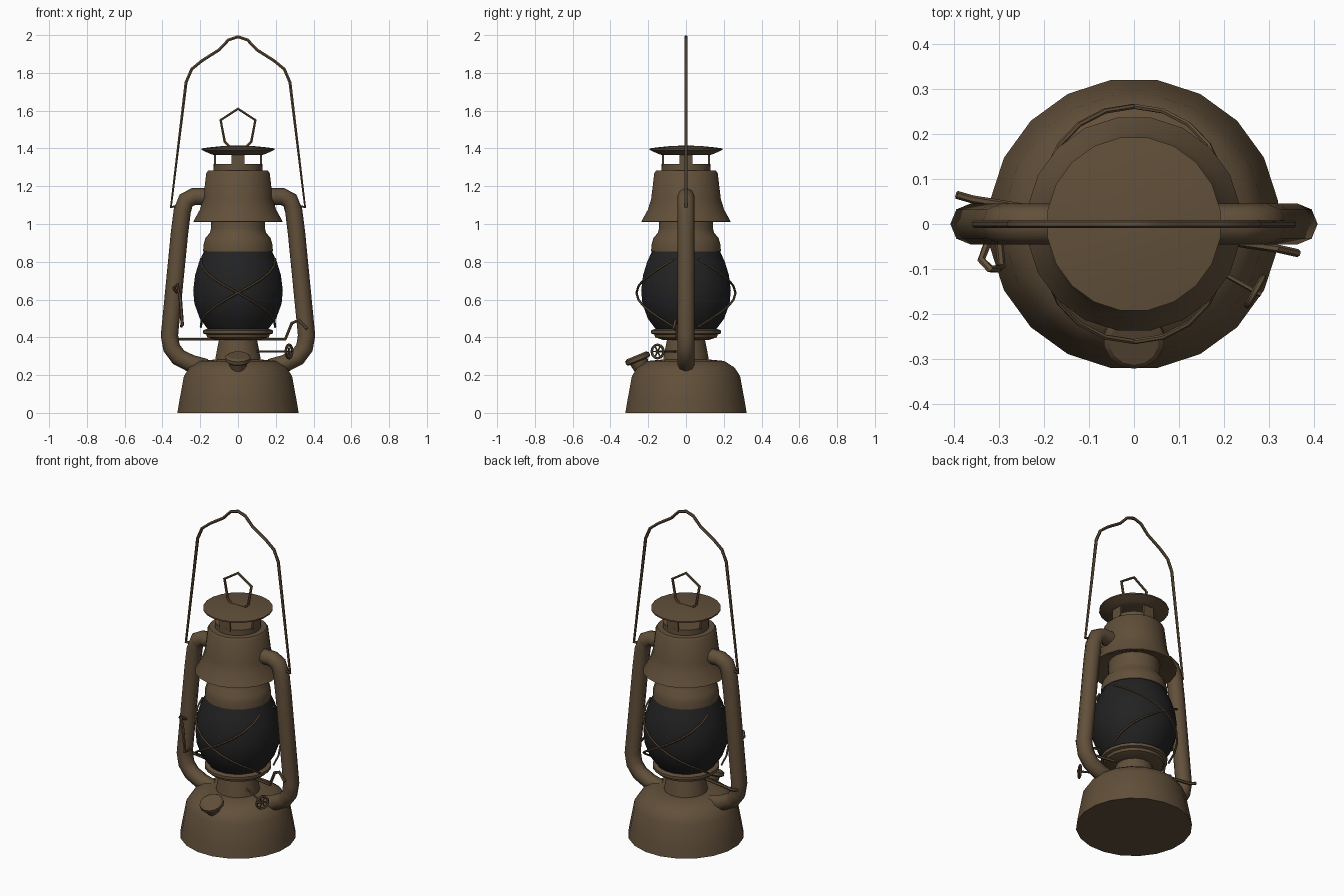
import bpy
import math
from mathutils import Vector

if "Cube" in bpy.data.objects:
    bpy.data.objects.remove(bpy.data.objects["Cube"], do_unlink=True)


def material(name, rgb):
    m = bpy.data.materials.new(name)
    m.use_nodes = True
    col = (*rgb, 1)
    m.diffuse_color = col
    m.node_tree.nodes["Principled BSDF"].inputs["Base Color"].default_value = col
    return m


BROWN = material("aged_brown_metal", (0.12, 0.079, 0.042))
BLACK = material("dark_glass", (0.016, 0.016, 0.017))


def finish(ob, mat, angle=35):
    ob.data.materials.clear()
    ob.data.materials.append(mat)
    bpy.ops.object.select_all(action='DESELECT')
    ob.select_set(True)
    bpy.context.view_layer.objects.active = ob
    bpy.ops.object.shade_smooth_by_angle(angle=math.radians(angle))
    return ob


def lathe(name, profile, mat=BROWN, n=20):
    """Revolve (radius, height) points around z; open ends are capped."""
    verts, faces = [], []
    for r, z in profile:
        for i in range(n):
            a = math.tau * (i + 0.5) / n
            verts.append((r * math.cos(a), r * math.sin(a), z))
    for k in range(len(profile) - 1):
        for i in range(n):
            j = (i + 1) % n
            faces.append((k * n + i, k * n + j, (k + 1) * n + j, (k + 1) * n + i))
    last = (len(profile) - 1) * n
    faces.append(tuple(reversed(range(n))))
    faces.append(tuple(range(last, last + n)))
    me = bpy.data.meshes.new(name)
    me.from_pydata(verts, [], faces)
    ob = bpy.data.objects.new(name, me)
    bpy.context.collection.objects.link(ob)
    return finish(ob, mat)


def tube(name, points, radius=0.008, closed=False, res=1):
    """Sweep a round section along a polyline."""
    cu = bpy.data.curves.new(name, 'CURVE')
    cu.dimensions = '3D'
    cu.bevel_depth = radius
    cu.bevel_resolution = res
    cu.use_fill_caps = True
    sp = cu.splines.new('POLY')
    sp.points.add(len(points) - 1)
    for p, co in zip(sp.points, points):
        p.co = (*co, 1)
    sp.use_cyclic_u = closed
    ob = bpy.data.objects.new(name, cu)
    bpy.context.collection.objects.link(ob)
    bpy.ops.object.select_all(action='DESELECT')
    ob.select_set(True)
    bpy.context.view_layer.objects.active = ob
    bpy.ops.object.convert(target='MESH')
    return finish(bpy.context.object, BROWN, 50)


def aim(ob, centre, normal):
    ob.location = centre
    ob.rotation_euler = Vector(normal).to_track_quat('Z', 'Y').to_euler()


# Fuel tank and burner
lathe("fuel_tank", [(0.325, 0), (0.315, 0.06), (0.29, 0.195), (0.26, 0.24),
                    (0.205, 0.275), (0.13, 0.282)])
lathe("burner_cone", [(0.125, 0.27), (0.12, 0.3), (0.1, 0.4)], n=16)
lathe("burner_gallery", [(0.12, 0.385), (0.165, 0.4), (0.17, 0.415), (0.187, 0.42),
                         (0.187, 0.437), (0.165, 0.445)])

# Glass globe and the collar above it
lathe("glass_globe", [(0.16, 0.44), (0.205, 0.5), (0.234, 0.58), (0.24, 0.65),
                      (0.23, 0.73), (0.208, 0.8), (0.178, 0.865)], BLACK)
lathe("globe_collar", [(0.17, 0.85), (0.187, 0.855), (0.185, 0.89), (0.175, 0.925),
                       (0.15, 0.955), (0.145, 0.975), (0.145, 1.05)])

# Flared chimney hood, vent and cap
lathe("chimney_hood", [(0.14, 1.05), (0.225, 1.01), (0.24, 1.012), (0.205, 1.075),
                       (0.187, 1.13), (0.17, 1.27), (0.16, 1.282), (0.12, 1.285)])
lathe("vent_ring", [(0.13, 1.28), (0.13, 1.318), (0.115, 1.318)])
lathe("chimney_cap", [(0.13, 1.365), (0.15, 1.372), (0.195, 1.392), (0.195, 1.4),
                      (0.16, 1.405), (0.08, 1.413), (0.02, 1.415)])
for i in range(4):
    a = math.tau * i / 4
    bpy.ops.mesh.primitive_cube_add(size=1, location=(0.122 * math.cos(a), 0.122 * math.sin(a), 1.34))
    post = bpy.context.object
    post.name = "vent_post"
    post.scale = (0.012, 0.07, 0.07)
    post.rotation_euler.z = a
    finish(post, BROWN)

# Side air tubes
for side, label in ((1, "left"), (-1, "right")):
    path = [(0.15, 1.145), (0.235, 1.145), (0.275, 1.125), (0.295, 1.07), (0.31, 0.95),
            (0.363, 0.41), (0.352, 0.345), (0.315, 0.295), (0.25, 0.262), (0.17, 0.24)]
    tube(label + "_air_tube", [(side * x, 0, z) for x, z in path], 0.046, res=2)

# Carrying bail hooked over the air tubes
half = [(0.29, 1.1), (0.355, 1.09), (0.275, 1.75), (0.245, 1.82), (0.19, 1.865),
        (0.1, 1.922), (0.05, 1.975)]
bail = [(-x, 0, z) for x, z in half] + [(0, 0, 1.991)] + [(x, 0, z) for x, z in reversed(half)]
tube("carrying_bail", bail, 0.009)

# Lifting ring on the cap
ring = [(0, 1.61), (0.092, 1.55), (0.07, 1.435), (0.045, 1.41)]
tube("cap_ring", [(x, 0, z) for x, z in ring] + [(-x, 0, z) for x, z in reversed(ring[1:])],
     0.008, closed=True)

# Crossed guard wires on the front and back of the globe
for face in (-90, 90):
    for slant in (-1, 1):
        pts = []
        for k in range(11):
            t = k / 5 - 1
            a = math.radians(face + 72 * t)
            r = 0.262 - 0.055 * t * t
            pts.append((r * math.cos(a), r * math.sin(a), 0.635 + slant * 0.18 * t))
        tube("guard_wire", pts, 0.006)

# Tilted filler cap on its neck
for name, prof in (("filler_cap", [(0.06, 0), (0.068, 0.006), (0.068, 0.025), (0.055, 0.034)]),
                   ("filler_neck", [(0.035, -0.07), (0.05, 0)])):
    aim(lathe(name, prof, n=14), (0, -0.25, 0.273), (0, -0.38, 0.92))

# Wick stem and spoked wheel
out = Vector((0.87, -0.49, 0))
across = Vector((0.49, 0.87, 0))
hub = Vector((0.27, -0.15, 0.325))
tube("wick_stem", [hub - out * 0.2, hub + out * 0.015], 0.006)
rim = [hub + across * 0.036 * math.cos(math.tau * i / 12)
       + Vector((0, 0, 0.036 * math.sin(math.tau * i / 12))) for i in range(12)]
tube("wick_wheel", rim, 0.007, closed=True)
for i in range(3):
    tube("wheel_spoke", [rim[i * 2], rim[i * 2 + 6]], 0.004)

# Globe lift lever running across the burner
tube("lift_lever", [(-0.395, 0.065, 0.4), (-0.36, 0.055, 0.39), (0.25, -0.045, 0.39),
                    (0.285, -0.05, 0.475), (0.32, -0.055, 0.49), (0.365, -0.065, 0.445)], 0.009)

# Bent catch beside the right air tube
tube("side_catch", [(-0.3, -0.04, 0.46), (-0.295, -0.095, 0.465), (-0.305, -0.1, 0.6),
                    (-0.32, -0.1, 0.68), (-0.34, -0.08, 0.66), (-0.325, -0.04, 0.64)], 0.009)
